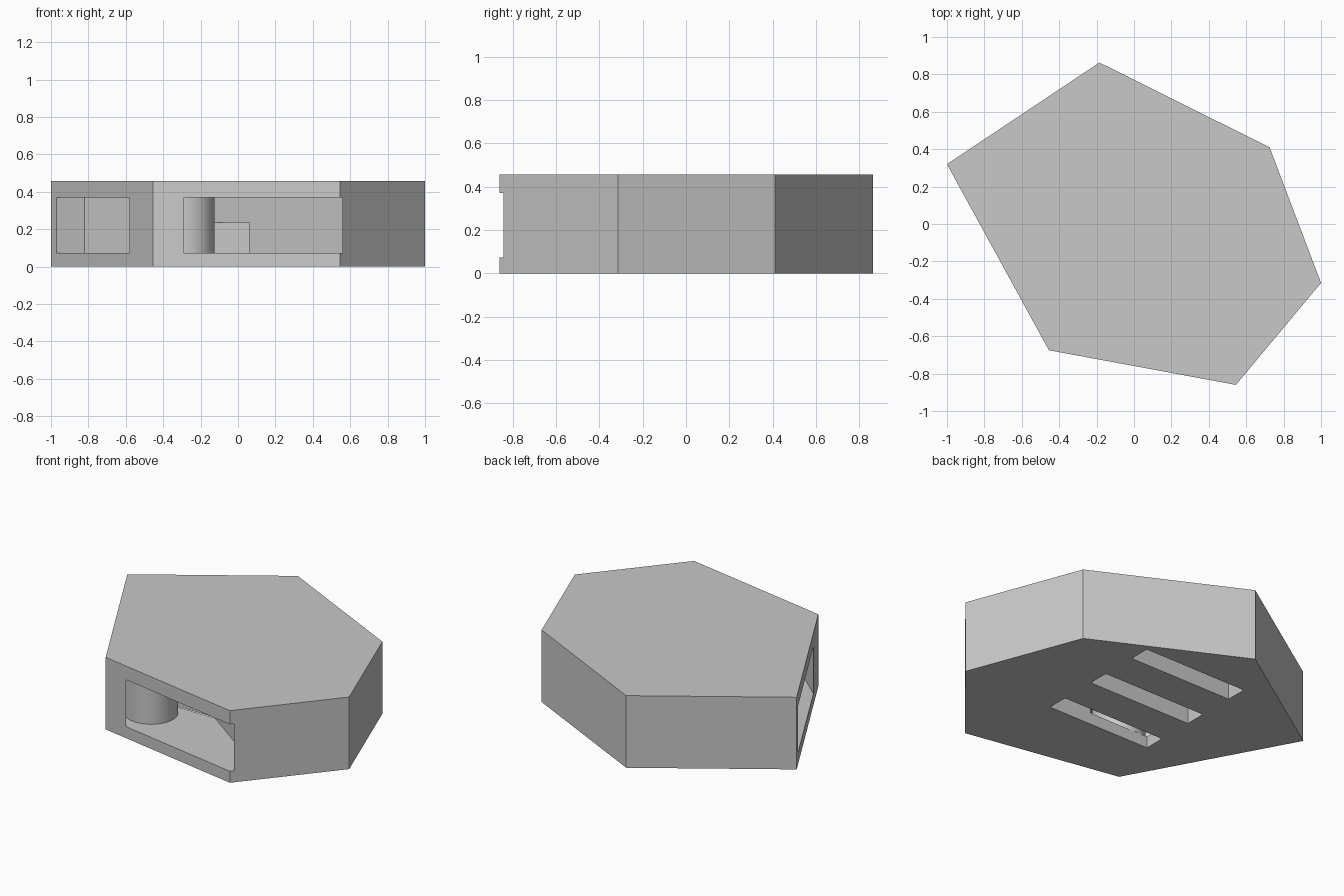
import bpy
import bmesh

old = bpy.data.objects.get("Cube")
if old:
    bpy.data.objects.remove(old, do_unlink=True)

HEIGHT = 0.457
FLOOR, CEILING = 0.073, 0.37

grey = bpy.data.materials.new("plain_grey")
grey.use_nodes = True
colour = (0.58, 0.58, 0.58, 1)
grey.diffuse_color = colour
grey.node_tree.nodes["Principled BSDF"].inputs["Base Color"].default_value = colour


def prism(name, outline, bottom, top):
    """Extrude a flat outline between two heights."""
    bm = bmesh.new()
    base = bm.faces.new([bm.verts.new((x, y, bottom)) for x, y in outline])
    side = bmesh.ops.extrude_face_region(bm, geom=[base])
    verts = [g for g in side["geom"] if isinstance(g, bmesh.types.BMVert)]
    bmesh.ops.translate(bm, verts=verts, vec=(0, 0, top - bottom))
    bmesh.ops.recalc_face_normals(bm, faces=bm.faces)
    mesh = bpy.data.meshes.new(name)
    bm.to_mesh(mesh)
    bm.free()
    mesh.materials.append(grey)
    obj = bpy.data.objects.new(name, mesh)
    bpy.context.collection.objects.link(obj)
    return obj


def carve(body, cutter):
    """Subtract the cutter and discard it."""
    cutter.hide_render = True
    mod = body.modifiers.new("carve", "BOOLEAN")
    mod.operation = "DIFFERENCE"
    mod.solver = "EXACT"
    mod.object = cutter
    bpy.context.view_layer.objects.active = body
    bpy.ops.object.modifier_apply(modifier=mod.name)
    bpy.data.objects.remove(cutter, do_unlink=True)


# Six-sided block
body = prism("block", [(-1, 0.32), (-0.455, -0.675), (0.545, -0.86),
                       (1, -0.315), (0.725, 0.41), (-0.185, 0.863)], 0, HEIGHT)

# Passage that wraps behind the front corner and opens on two sides
carve(body, prism("passage_cutter",
                  [(-1.06, 0.23), (-0.97, 0.265), (-0.82, 0.32), (0.604, -0.71),
                   (0.56, -0.842), (0.54, -0.95), (-0.29, -0.95), (-0.29, -0.705),
                   (-0.58, -0.447), (-1.06, -0.447)], FLOOR, CEILING))

# Three parallel slots in the underside
for y in (-0.25, 0.115, 0.48):
    w, d = 0.363, 0.067
    carve(body, prism("slot_cutter", [(-w, y - d), (w, y - d), (w, y + d), (-w, y + d)],
                      -0.1, 0.235))

# Round post standing in the passage
bpy.ops.mesh.primitive_cylinder_add(vertices=64, radius=0.155, depth=CEILING - FLOOR,
                                    location=(-0.28, -0.47, (FLOOR + CEILING) / 2))
post = bpy.context.object
post.name = "post"
post.data.materials.append(grey)
bpy.ops.object.shade_smooth_by_angle()
